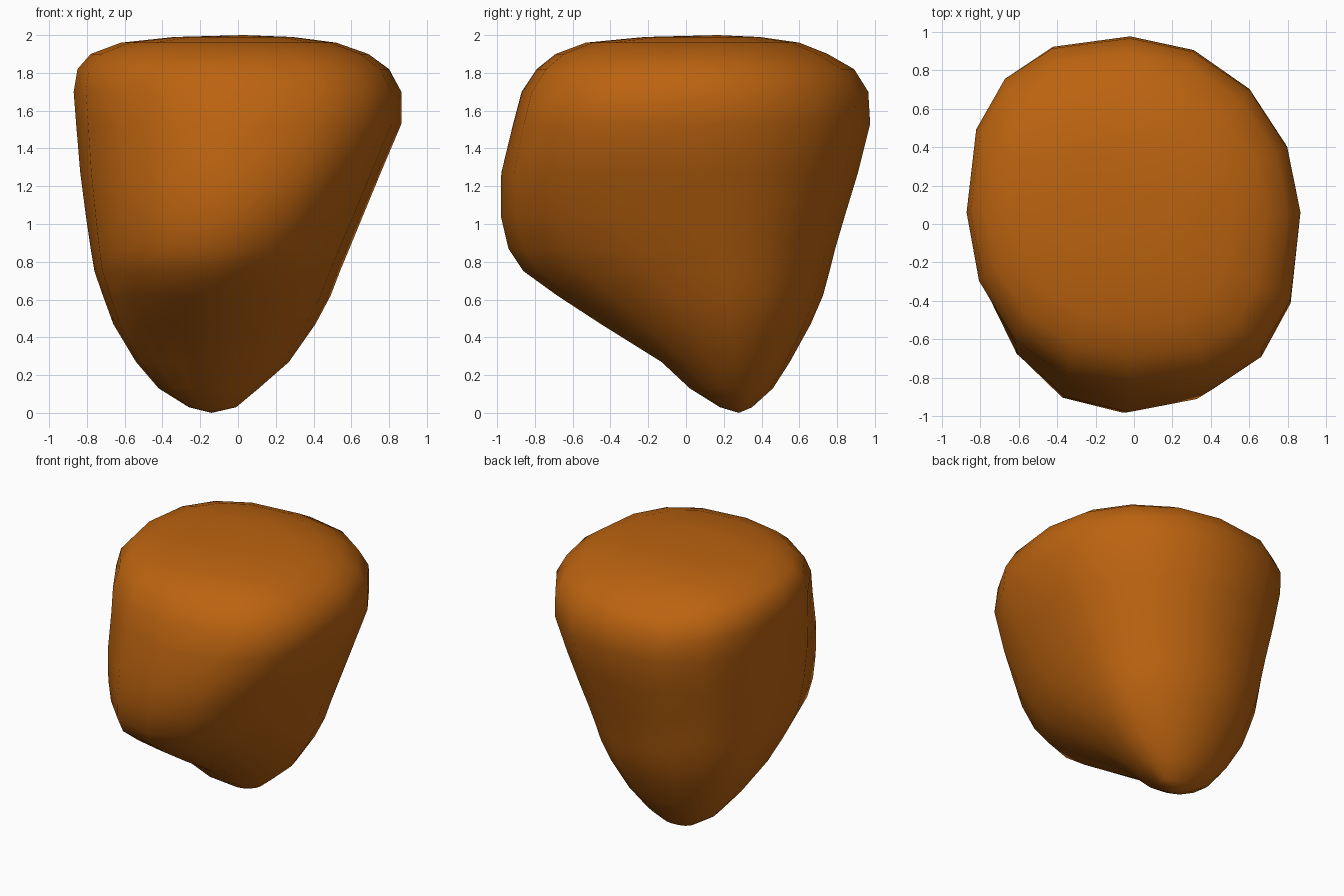
import bpy, bmesh, math

SEG = 16

# Height, left x, right x, front y, back y, axis x, axis y of each cross-section
RINGS = [
    (0.03, -0.26, -0.01, 0.18, 0.35, -0.13, 0.28),
    (0.13, -0.42, 0.11, 0.02, 0.46, -0.13, 0.27),
    (0.27, -0.54, 0.27, -0.13, 0.55, -0.13, 0.25),
    (0.47, -0.66, 0.41, -0.45, 0.66, -0.13, 0.23),
    (0.62, -0.715, 0.49, -0.68, 0.725, -0.13, 0.21),
    (0.75, -0.76, 0.54, -0.86, 0.76, -0.12, 0.19),
    (0.87, -0.78, 0.59, -0.94, 0.79, -0.10, 0.17),
    (1.04, -0.805, 0.66, -0.98, 0.84, -0.06, 0.14),
    (1.27, -0.835, 0.755, -0.978, 0.91, -0.03, 0.10),
    (1.53, -0.857, 0.865, -0.915, 0.975, -0.02, 0.06),
    (1.70, -0.87, 0.865, -0.87, 0.965, -0.02, 0.06),
    (1.82, -0.85, 0.80, -0.79, 0.89, -0.02, 0.06),
    (1.90, -0.78, 0.69, -0.69, 0.75, -0.02, 0.06),
    (1.96, -0.62, 0.52, -0.53, 0.60, -0.02, 0.08),
    (1.99, -0.34, 0.29, -0.22, 0.39, -0.01, 0.12),
]


def section_point(ring, angle):
    """Point on a lopsided superellipse, each quarter with its own fullness."""
    z, xl, xr, yf, yb, cx, cy = ring
    c, s = math.cos(angle), math.sin(angle)
    t = min(max((z - 0.6) / 0.9, 0), 1)
    if s < 0:
        n = 1.75 + 0.9 * t if c > 0 else 2.4 - 0.4 * t
    else:
        n = 1.95 if c > 0 else 2.1 + 0.5 * t
    x = abs(c) ** (2 / n) * ((xr - cx) if c > 0 else (xl - cx))
    y = abs(s) ** (2 / n) * ((yb - cy) if s > 0 else (yf - cy))
    return (cx + x, cy + y, z)


# Stone body: skin the stacked sections, then close both ends
bm = bmesh.new()
loops = [[bm.verts.new(section_point(r, 2 * math.pi * i / SEG)) for i in range(SEG)]
         for r in RINGS]
bottom = bm.verts.new((-0.14, 0.28, 0.0))
top = bm.verts.new((0.03, 0.17, 2.0))
for i in range(SEG):
    j = (i + 1) % SEG
    for a, b in zip(loops, loops[1:]):
        bm.faces.new((a[i], a[j], b[j], b[i]))
    bm.faces.new((bottom, loops[0][j], loops[0][i]))
    bm.faces.new((top, loops[-1][i], loops[-1][j]))
bmesh.ops.recalc_face_normals(bm, faces=bm.faces)
for f in bm.faces:
    f.smooth = True

mesh = bpy.data.meshes.new("stone")
bm.to_mesh(mesh)
bm.free()
stone = bpy.data.objects.new("stone", mesh)
bpy.context.collection.objects.link(stone)

# Rusty orange colour
mat = bpy.data.materials.new("rusty_orange")
mat.diffuse_color = (0.5, 0.125, 0.005, 1)
mesh.materials.append(mat)
